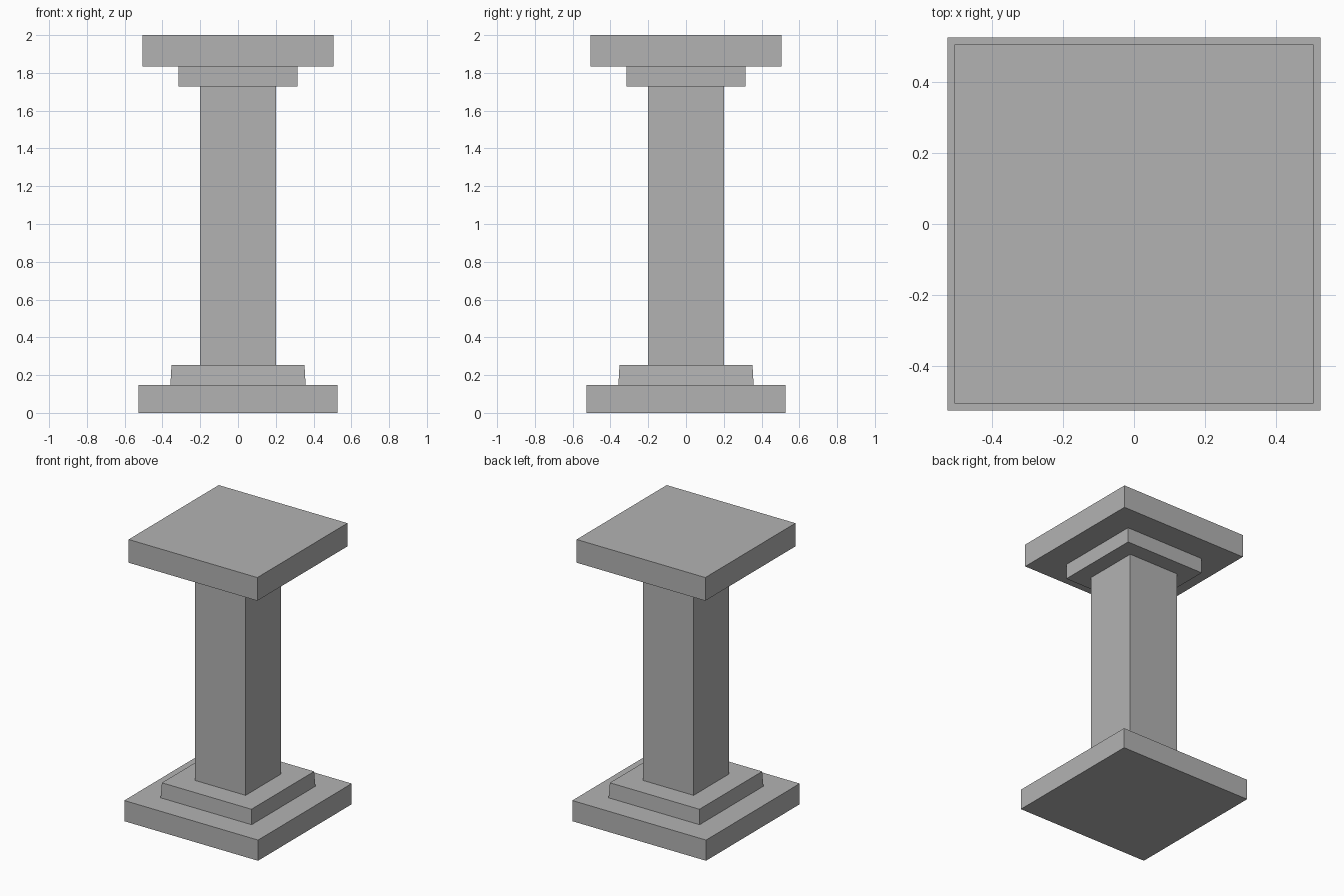
import bpy
import bmesh

cube = bpy.data.objects.get("Cube")
if cube:
    bpy.data.objects.remove(cube, do_unlink=True)

# Single plain stone colour
stone = bpy.data.materials.new("grey_stone")
stone.use_nodes = True
colour = (0.45, 0.45, 0.45, 1)
stone.diffuse_color = colour
stone.node_tree.nodes["Principled BSDF"].inputs["Base Color"].default_value = colour


def square_block(name, bottom, top, half, top_half=None):
    """Square block between two heights, optionally tapered to top_half."""
    bm = bmesh.new()
    bmesh.ops.create_cube(bm, size=2)
    for v in bm.verts:
        upper = v.co.z > 0
        width = top_half if upper and top_half else half
        v.co.x *= width
        v.co.y *= width
        v.co.z = top if upper else bottom
    mesh = bpy.data.meshes.new(name)
    bm.to_mesh(mesh)
    bm.free()
    mesh.materials.append(stone)
    obj = bpy.data.objects.new(name, mesh)
    bpy.context.collection.objects.link(obj)
    return obj


# Stepped base
square_block("base_slab", 0, 0.147, 0.526)
square_block("base_step", 0.147, 0.253, 0.358, 0.352)

# Column shaft
square_block("shaft", 0.253, 1.728, 0.2)

# Stepped capital
square_block("capital_step", 1.728, 1.835, 0.315)
square_block("capital_slab", 1.835, 2, 0.506)
